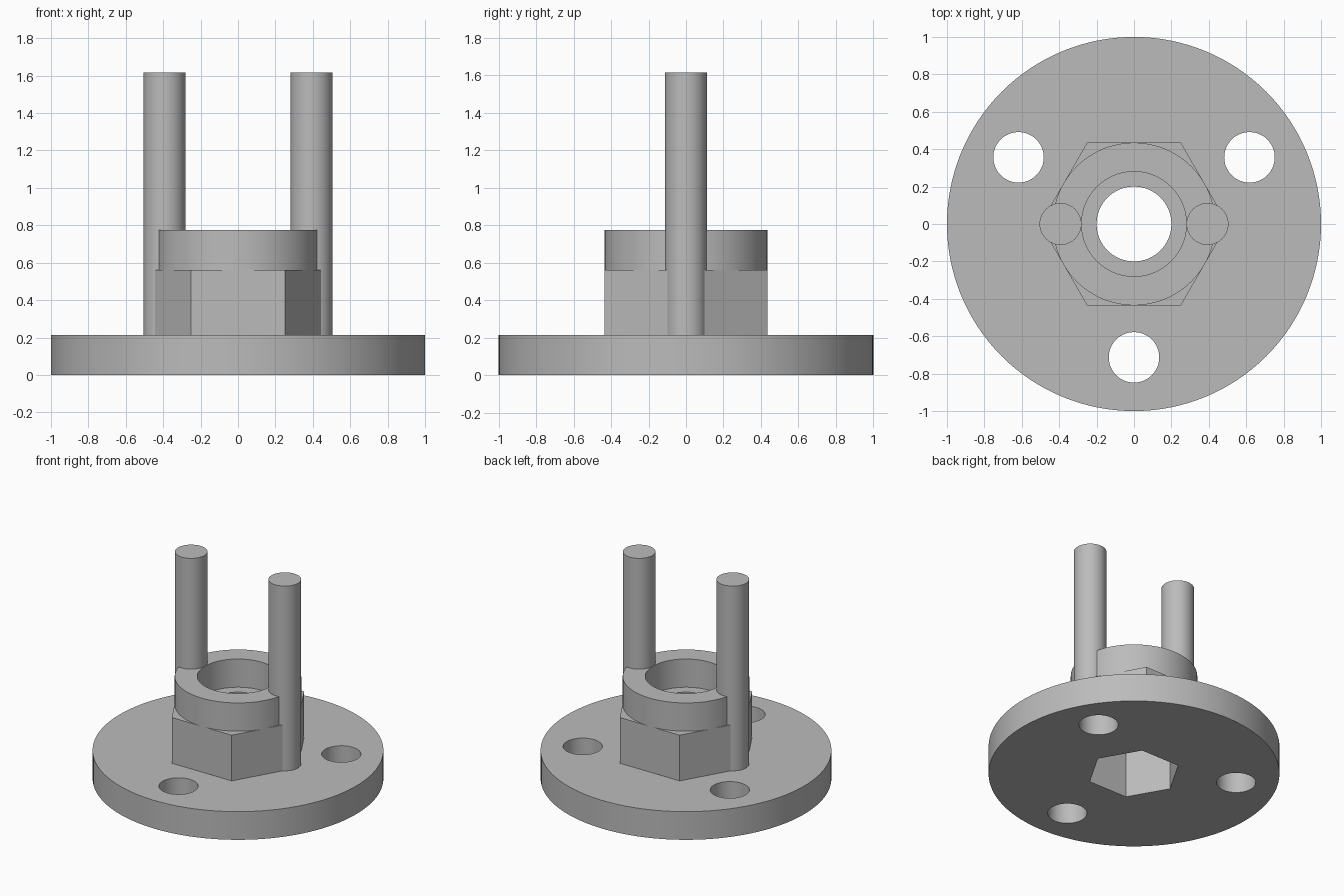
import bpy
from math import radians, cos, sin

cube = bpy.data.objects.get("Cube")
if cube:
    bpy.data.objects.remove(cube, do_unlink=True)

grey = bpy.data.materials.new("light_grey")
grey.use_nodes = True
colour = (0.5, 0.5, 0.5, 1)
grey.diffuse_color = colour
grey.node_tree.nodes["Principled BSDF"].inputs["Base Color"].default_value = colour

# Main heights and shared sizes
PLATE_TOP, HUB_TOP, COLLAR_TOP, ROD_TOP = 0.214, 0.561, 0.775, 1.616
POCKET_TOP = 0.345
ROD_X, ROD_R = 0.393, 0.112
HUB_R, POCKET_R = 0.502, 0.323


def prism(name, radius, z0, z1, x=0, y=0, sides=96):
    """Upright cylinder, or hexagonal prism with corners on the x axis."""
    bpy.ops.mesh.primitive_cylinder_add(
        vertices=sides, radius=radius, depth=z1 - z0, location=(x, y, (z0 + z1) / 2))
    ob = bpy.context.object
    ob.name = name
    if sides == 6:
        ob.rotation_euler.z = radians(30)
    bpy.ops.object.transform_apply(location=True, rotation=True, scale=True)
    ob.data.materials.append(grey)
    return ob


def cut(ob, cutters):
    """Subtract every cutter from the part."""
    bpy.ops.object.select_all(action='DESELECT')
    ob.select_set(True)
    bpy.context.view_layer.objects.active = ob
    for cutter in cutters:
        mod = ob.modifiers.new("cut", 'BOOLEAN')
        mod.operation, mod.solver, mod.object = 'DIFFERENCE', 'EXACT', cutter
        bpy.ops.object.modifier_apply(modifier=mod.name)


# Cutters: hexagonal pocket below, bore above it, bearing seat, bolt holes
pocket = prism("pocket_cutter", POCKET_R, -0.1, POCKET_TOP, sides=6)
bore = prism("bore_cutter", 0.2, 0.3, 1)
seat = prism("seat_cutter", 0.28, HUB_TOP - 0.1, 1)
bolt_holes = []
for angle in (30, 150, 270):
    a = radians(angle)
    bolt_holes.append(prism("bolt_hole_cutter", 0.135, -0.1, 0.4,
                            0.713 * cos(a), 0.713 * sin(a), 48))

# Round base plate
plate = prism("base_plate", 1, 0, PLATE_TOP, sides=128)
cut(plate, bolt_holes + [pocket])

# Hexagonal hub
hub = prism("hex_hub", HUB_R, PLATE_TOP, HUB_TOP, sides=6)
cut(hub, [pocket, bore])

# Collar ring around the seat
collar = prism("collar_ring", 0.435, HUB_TOP, COLLAR_TOP)
cut(collar, [seat])

# Two upright rods
rods = []
for side, label in ((1, "left_rod"), (-1, "right_rod")):
    rod = prism(label, ROD_R, PLATE_TOP - 0.02, ROD_TOP, side * ROD_X, 0, 48)
    cut(rod, [pocket])
    rods.append(rod)

for cutter in [pocket, bore, seat] + bolt_holes:
    bpy.data.objects.remove(cutter, do_unlink=True)

# Smooth round walls, sharp edges
bpy.ops.object.select_all(action='DESELECT')
for ob in [plate, hub, collar] + rods:
    ob.select_set(True)
bpy.context.view_layer.objects.active = plate
bpy.ops.object.shade_smooth_by_angle(angle=radians(30))
